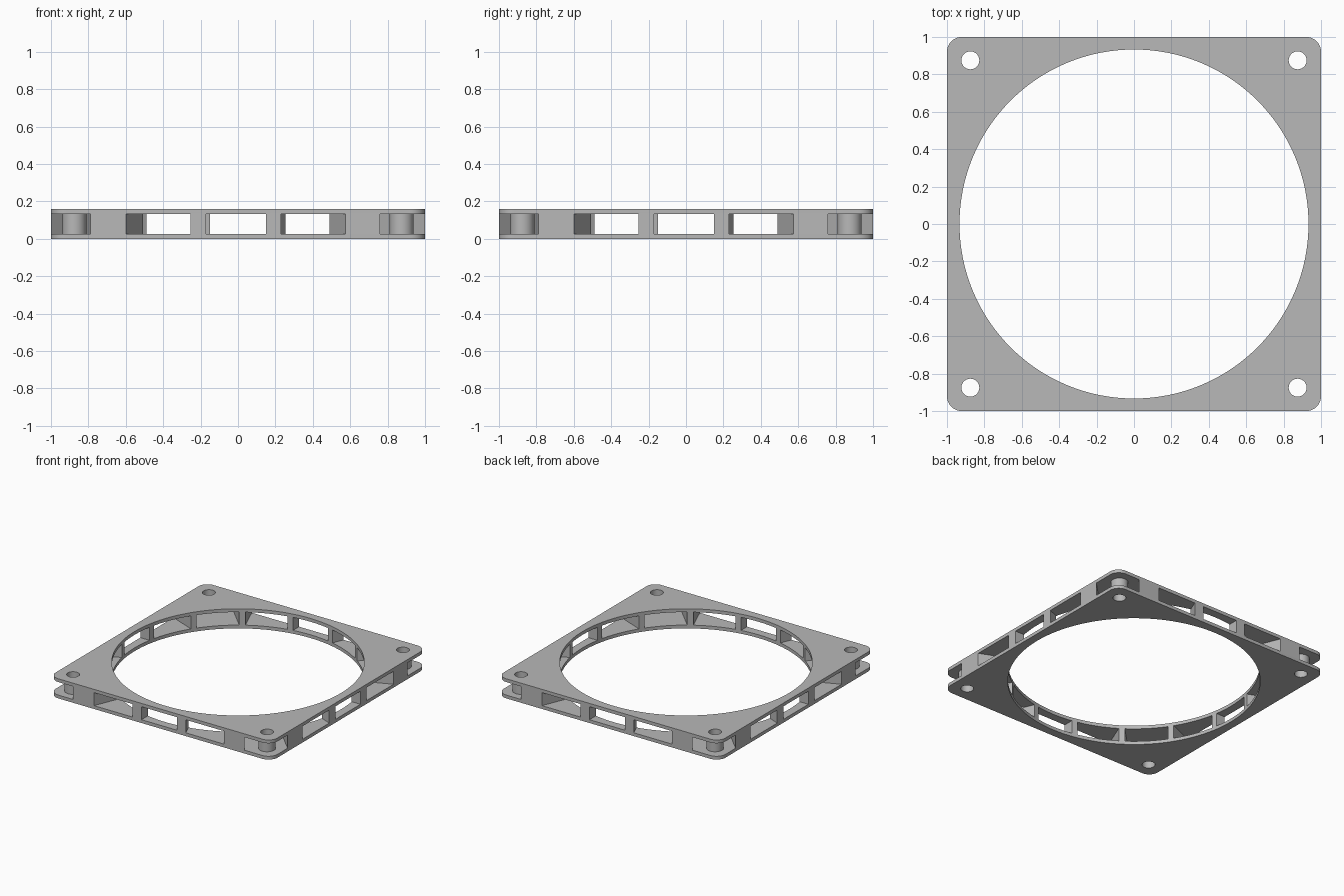
import bpy
import bmesh
import math
from mathutils import Matrix, Vector

HEIGHT = 0.16
PLATE = 0.027          # thickness of top and bottom plates
BORE = 0.933           # radius of the central opening
HOLE_POS = 0.875       # screw hole offset from the centre

if "Cube" in bpy.data.objects:
    bpy.data.objects.remove(bpy.data.objects["Cube"], do_unlink=True)

grey = bpy.data.materials.new("plain_grey")
grey.use_nodes = True
colour = (0.48, 0.48, 0.48, 1)
grey.diffuse_color = colour
grey.node_tree.nodes["Principled BSDF"].inputs["Base Color"].default_value = colour


def make_object(name, bm):
    bmesh.ops.recalc_face_normals(bm, faces=bm.faces)
    mesh = bpy.data.meshes.new(name)
    bm.to_mesh(mesh)
    bm.free()
    mesh.materials.append(grey)
    obj = bpy.data.objects.new(name, mesh)
    bpy.context.collection.objects.link(obj)
    return obj


def add_box(bm, size, matrix):
    scale = Matrix.Diagonal(Vector((*size, 1)))
    return bmesh.ops.create_cube(bm, size=1, matrix=matrix @ scale)["verts"]


def add_cylinder(bm, radius, depth, x, y, sides):
    bmesh.ops.create_cone(bm, cap_ends=True, segments=sides, radius1=radius,
                          radius2=radius, depth=depth,
                          matrix=Matrix.Translation((x, y, HEIGHT / 2)))


def corner_cylinders(name, radius, depth):
    bm = bmesh.new()
    for x in (-HOLE_POS, HOLE_POS):
        for y in (-HOLE_POS, HOLE_POS):
            add_cylinder(bm, radius, depth, x, y, 40)
    return make_object(name, bm)


def combine(target, tool, operation):
    tool.hide_render = True
    mod = target.modifiers.new(tool.name, "BOOLEAN")
    mod.operation = operation
    mod.solver = "EXACT"
    mod.object = tool
    bpy.context.view_layer.objects.active = target
    bpy.ops.object.modifier_apply(modifier=mod.name)
    bpy.data.objects.remove(tool, do_unlink=True)


# Square frame with rounded corners
bm = bmesh.new()
add_box(bm, (2, 2, HEIGHT), Matrix.Translation((0, 0, HEIGHT / 2)))
uprights = [e for e in bm.edges
            if abs(e.verts[0].co.z - e.verts[1].co.z) > HEIGHT / 2]
bmesh.ops.bevel(bm, geom=uprights, offset=0.08, segments=10, profile=0.5,
                affect="EDGES")
frame = make_object("spacer_frame", bm)

# Central opening
bm = bmesh.new()
add_cylinder(bm, BORE, 1, 0, 0, 128)
combine(frame, make_object("bore_cutter", bm), "DIFFERENCE")

# Ring of sixteen radial air slots, each set slightly to one side
bm = bmesh.new()
for i in range(16):
    turn = Matrix.Rotation(i * math.tau / 16, 4, "Z")
    place = Matrix.Translation((-0.011, -1.2, HEIGHT / 2))
    add_box(bm, (0.32, 0.7, HEIGHT - 2 * PLATE), turn @ place)
combine(frame, make_object("slot_cutter", bm), "DIFFERENCE")

# Screw posts bridging the plates, then the holes through them
combine(frame, corner_cylinders("corner_posts", 0.064, HEIGHT - PLATE), "UNION")
combine(frame, corner_cylinders("screw_hole_cutter", 0.048, 1), "DIFFERENCE")

bpy.ops.object.select_all(action="DESELECT")
frame.select_set(True)
bpy.context.view_layer.objects.active = frame
bpy.ops.object.shade_smooth_by_angle(angle=math.radians(30))
